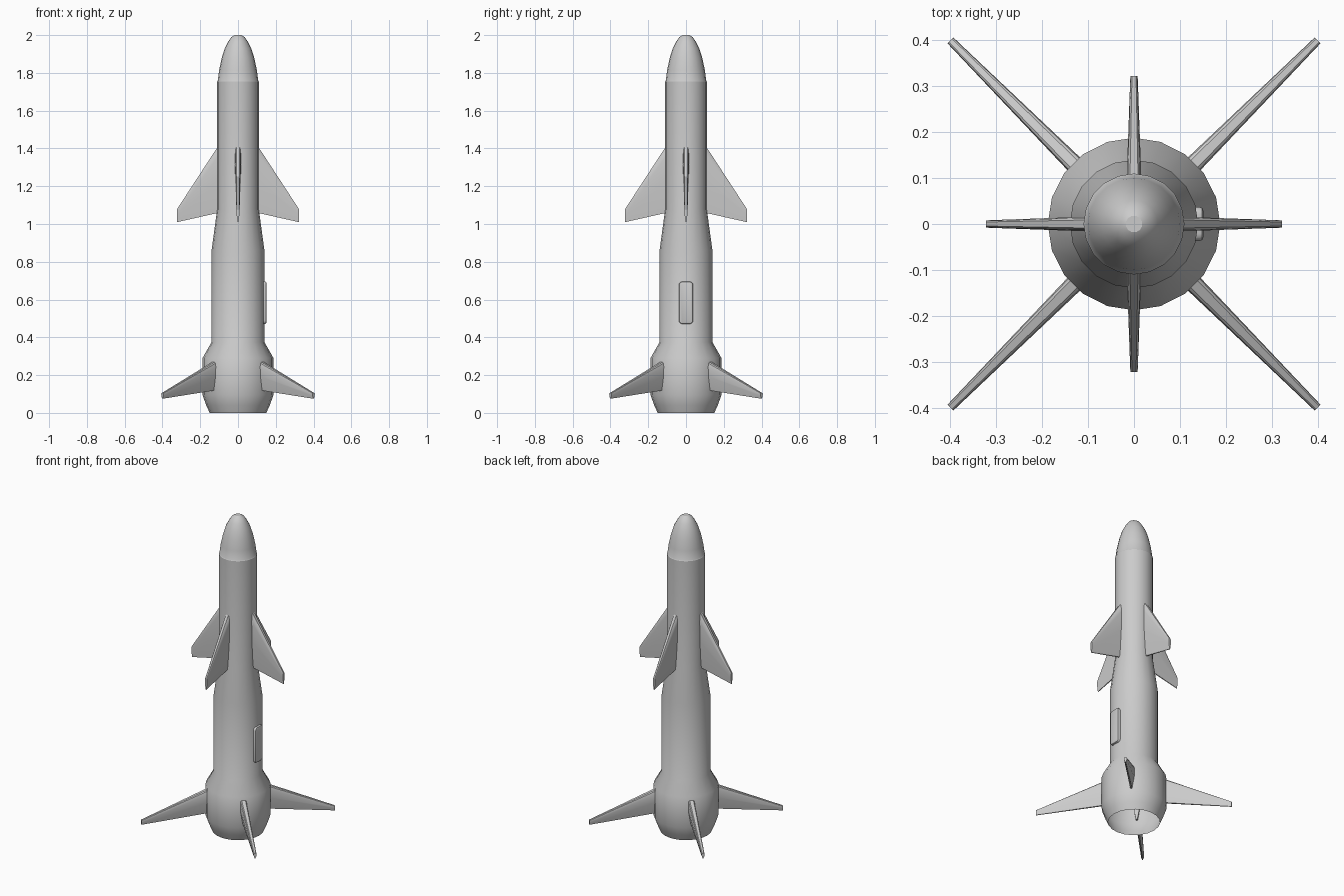
import bpy, bmesh, math
from mathutils import Matrix

if "Cube" in bpy.data.objects:
    bpy.data.objects.remove(bpy.data.objects["Cube"])


def finish(name, bm, angle=30):
    bmesh.ops.recalc_face_normals(bm, faces=bm.faces)
    me = bpy.data.meshes.new(name)
    bm.to_mesh(me)
    bm.free()
    ob = bpy.data.objects.new(name, me)
    bpy.context.collection.objects.link(ob)
    bpy.ops.object.select_all(action='DESELECT')
    ob.select_set(True)
    bpy.context.view_layer.objects.active = ob
    bpy.ops.object.shade_smooth_by_angle(angle=math.radians(angle))
    return ob


def lathe(name, profile, sides=20):
    bm = bmesh.new()
    rings = []
    for r, z in profile:
        rings.append([bm.verts.new((r * math.cos(2 * math.pi * i / sides),
                                    r * math.sin(2 * math.pi * i / sides), z))
                      for i in range(sides)])
    for a, b in zip(rings, rings[1:]):
        for i in range(sides):
            j = (i + 1) % sides
            bm.faces.new((a[i], a[j], b[j], b[i]))
    bm.faces.new(rings[-1])
    return finish(name, bm)


# Fin section: fraction of chord from the leading edge, fraction of half thickness
SECTION = [(0, 0.55), (0.04, 0.85), (0.15, 1), (0.5, 0.9), (1, 0.25)]


def fin(name, root, tip, angle):
    """root and tip: radius, top z, bottom z, half thickness"""
    bm = bmesh.new()
    loops = []
    for r, top, bottom, half in (root, tip):
        pts = [(t, h) for t, h in SECTION] + [(t, -h) for t, h in reversed(SECTION)]
        loops.append([bm.verts.new((r, h * half, top + (bottom - top) * t)) for t, h in pts])
    a, b = loops
    n = len(a)
    for i in range(n):
        j = (i + 1) % n
        bm.faces.new((a[i], a[j], b[j], b[i]))
    bm.faces.new(a)
    bm.faces.new(b)
    bm.transform(Matrix.Rotation(math.radians(angle), 4, 'Z'))
    return finish(name, bm)


# Hull, open at the exhaust end
lathe("hull", [(0.15, 0), (0.168, 0.04), (0.188, 0.095), (0.188, 0.29), (0.14, 0.375),
               (0.14, 0.86), (0.11, 1.08), (0.11, 1.755)])

# Nose cone
lathe("nose", [(0.11, 1.755), (0.107, 1.76), (0.1, 1.815), (0.086, 1.88), (0.07, 1.93),
               (0.052, 1.965), (0.035, 1.99), (0.018, 2.0)])

# Four upper wings and four diagonal tail fins
for k in range(4):
    fin(f"wing_{k + 1}", (0.1, 1.42, 1.06, 0.016), (0.322, 1.08, 1.01, 0.008), 90 * k)
    fin(f"tail_fin_{k + 1}", (0.17, 0.275, 0.12, 0.02), (0.566, 0.105, 0.075, 0.009),
        90 * k + 45)

# Rounded access hatch on the right side
bm = bmesh.new()
bmesh.ops.create_cube(bm, size=1)
bm.transform(Matrix.Translation((0.139, 0, 0.583)) @ Matrix.Diagonal((0.024, 0.074, 0.224, 1)))
corners = [e for e in bm.edges if abs(e.verts[0].co.x - e.verts[1].co.x) > 0.01]
bmesh.ops.bevel(bm, geom=corners, offset=0.016, segments=3, profile=0.5, affect='EDGES')
rim = [e for e in bm.edges if all(v.co.x > 0.15 for v in e.verts)]
bmesh.ops.bevel(bm, geom=rim, offset=0.008, segments=2, profile=0.5, affect='EDGES')
finish("hatch", bm, 40)
